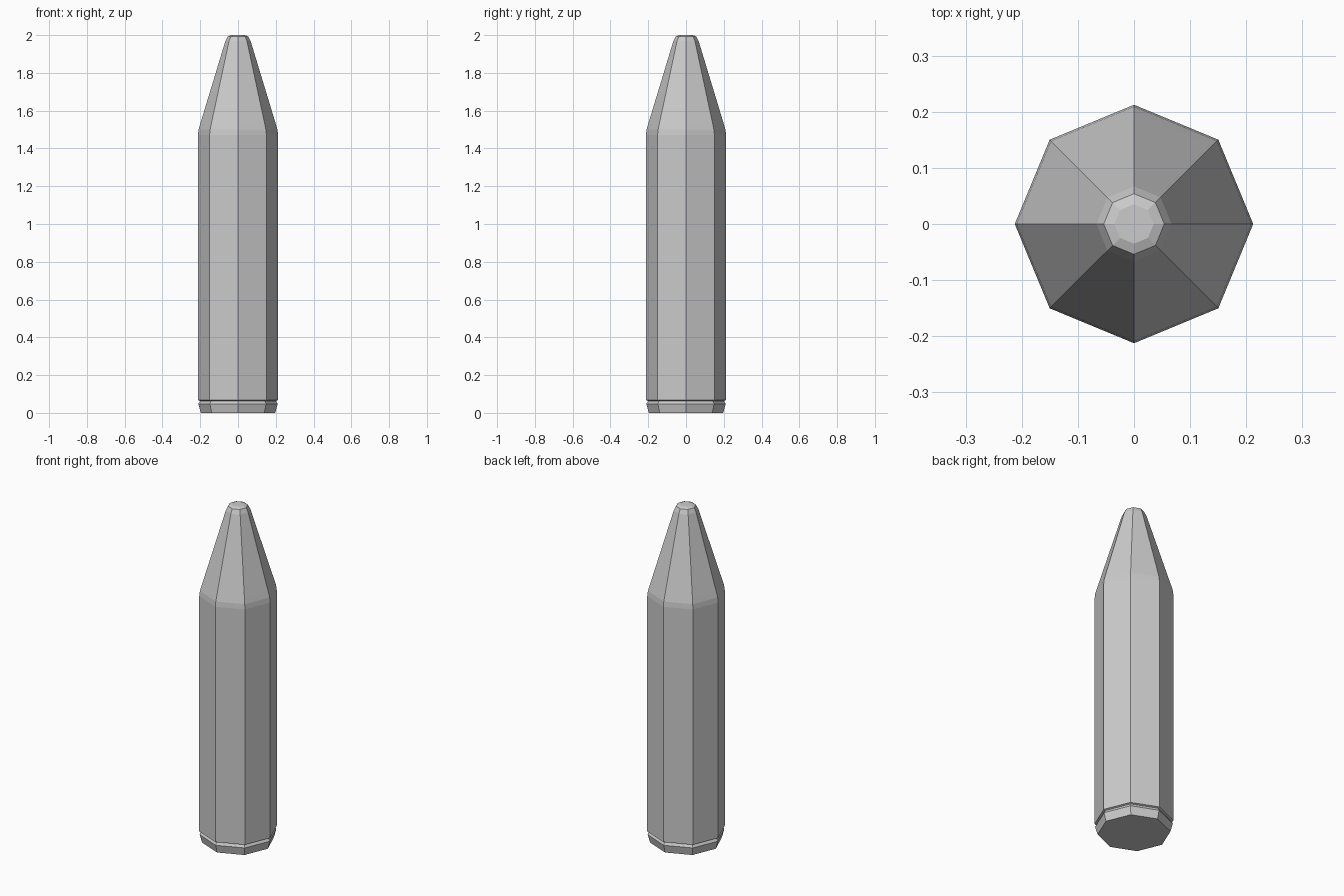
import bpy, bmesh
from math import cos, sin, pi

if "Cube" in bpy.data.objects:
    bpy.data.objects.remove(bpy.data.objects["Cube"])

SIDES = 8


def lathe(name, profile):
    """Flat-shaded eight-sided solid from (radius, height) points, capped at both ends."""
    bm = bmesh.new()
    rings = [[bm.verts.new((r * cos(2 * pi * i / SIDES), r * sin(2 * pi * i / SIDES), z))
              for i in range(SIDES)] for r, z in profile]
    for a, b in zip(rings, rings[1:]):
        for i in range(SIDES):
            j = (i + 1) % SIDES
            bm.faces.new((a[i], a[j], b[j], b[i]))
    bm.faces.new(rings[0][::-1])
    bm.faces.new(rings[-1])
    mesh = bpy.data.meshes.new(name)
    bm.to_mesh(mesh)
    bm.free()
    obj = bpy.data.objects.new(name, mesh)
    bpy.context.collection.objects.link(obj)
    return obj


# Octagonal post: chamfered foot, thin groove, straight shaft, tapered blunt tip
lathe("pointed_post", [
    (0.197, 0.0), (0.210, 0.048),                 # foot
    (0.202, 0.060), (0.202, 0.064),               # groove
    (0.2125, 0.068), (0.2125, 1.47),              # shaft
    (0.209, 1.50), (0.200, 1.53),                 # softened shoulder
    (0.067, 1.968), (0.054, 1.993), (0.035, 2.0)  # tip
])
